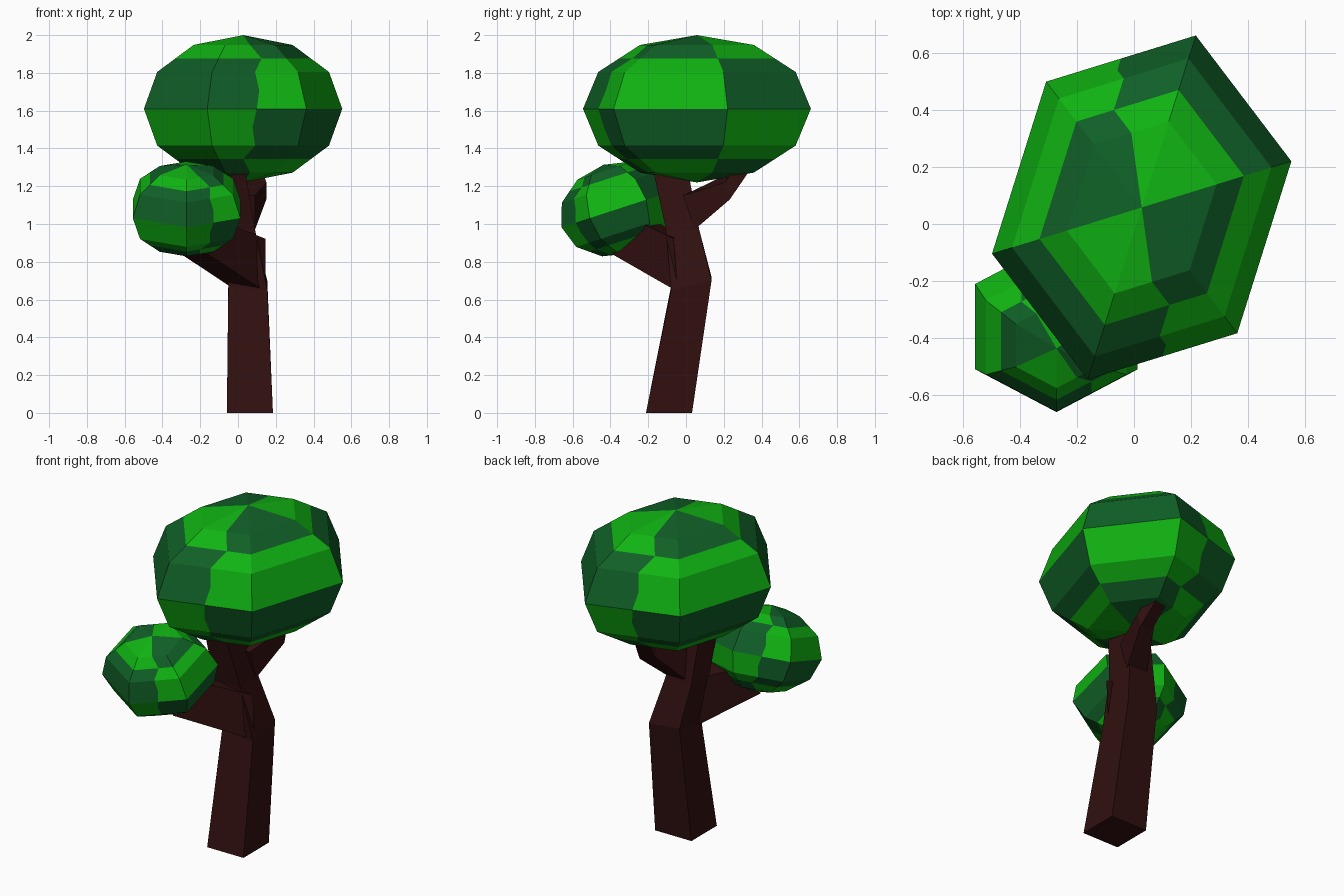
import bpy, bmesh, math
from mathutils import Vector as V

if "Cube" in bpy.data.objects:
    bpy.data.objects.remove(bpy.data.objects["Cube"])


def material(name, rgb):
    m = bpy.data.materials.new(name)
    m.diffuse_color = (*rgb, 1)
    m.use_nodes = True
    m.node_tree.nodes["Principled BSDF"].inputs["Base Color"].default_value = m.diffuse_color
    return m


BARK = material("dark bark", (0.031, 0.005, 0.005))
LIGHT = material("light leaf green", (0.005, 0.45, 0.006))
DARK = material("dark leaf green", (0.005, 0.115, 0.02))


def finish(bm, name, mats):
    bmesh.ops.remove_doubles(bm, verts=bm.verts, dist=1e-5)
    bmesh.ops.recalc_face_normals(bm, faces=bm.faces)
    me = bpy.data.meshes.new(name)
    bm.to_mesh(me)
    bm.free()
    for m in mats:
        me.materials.append(m)
    ob = bpy.data.objects.new(name, me)
    bpy.context.collection.objects.link(ob)


def crown(name, centre, a, b, c):
    """Six-sided, six-ring squashed ball, split in halves to carry a 4 x 4 check."""
    def corner(i, j):
        t, p = math.radians(60 * i), math.radians(30 * j)
        return centre + (a * math.cos(t) + b * math.sin(t)) * math.sin(p) + c * math.cos(p)

    def point(u, v):
        i, j = u // 2, v // 2
        if u % 2 and v % 2:
            if v in (1, 11):   # pole triangles
                pole, ring = (0, 1) if v == 1 else (6, 5)
                return corner(0, pole) / 2 + (corner(i, ring) + corner(i + 1, ring)) / 4
            return (corner(i, j) + corner(i + 1, j + 1)) / 2
        return (corner(i, j) + corner(i + u % 2, j + v % 2)) / 2

    bm = bmesh.new()
    for u in range(12):
        for v in range(12):
            pts = [point(u, v), point(u, v + 1), point(u + 1, v + 1), point(u + 1, v)]
            if v == 0:
                pts = pts[:3]
            elif v == 11:
                pts = [pts[0], pts[1], pts[3]]
            f = bm.faces.new([bm.verts.new(p) for p in pts])
            f.material_index = (u // 3 + v // 3) % 2
    finish(bm, name, [LIGHT, DARK])


def limb(name, rings):
    """Four-sided tube through rings given as centre, half-width, half-depth."""
    bm = bmesh.new()
    loops = []
    for c, u, v in rings:
        c, u, v = V(c), V(u), V(v)
        loops.append([bm.verts.new(c + u * s + v * t)
                      for s, t in ((-1, -1), (1, -1), (1, 1), (-1, 1))])
    for lo, hi in zip(loops, loops[1:]):
        for k in range(4):
            n = (k + 1) % 4
            bm.faces.new((lo[k], lo[n], hi[n], hi[k]))
    bm.faces.new(loops[0][::-1])
    bm.faces.new(loops[-1])
    finish(bm, name, [BARK])


# leaf crowns
crown("large_crown", V((0.027, 0.058, 1.61)),
      V((0.525, 0.162, 0)), V((-0.084, 0.603, 0)), V((0, 0, 0.39)))
tilt = math.radians(18)
ex = V((0.329, 0, 0))
ey = V((0, math.cos(tilt), math.sin(tilt))) * 0.315
ez = V((0, -math.sin(tilt), math.cos(tilt))) * 0.246
crown("small_crown", V((-0.272, -0.36, 1.08)),
      ex * 0.866 + ey * 0.5, ey * 0.866 - ex * 0.5, ez)

# bent trunk
limb("trunk", [
    ((0.063, -0.09, 0), (0.122, 0, 0), (0, 0.122, 0)),
    ((0.052, 0.028, 0.685), (0.103, 0, -0.01), (0, 0.107, 0.025)),
    ((0.003, -0.018, 0.97), (0.087, 0, 0), (0, 0.088, 0)),
    ((-0.035, -0.085, 1.3), (0.07, 0, 0), (0, 0.092, 0)),
])
# branch to the small crown
limb("front_branch", [
    ((0.045, -0.055, 0.8), (0.1, 0, -0.018), (0, -0.01, 0.14)),
    ((-0.2, -0.28, 0.93), (0.07, -0.05, 0), (0.03, 0.06, 0.09)),
])
# branch to the back of the large crown
limb("back_branch", [
    ((0.02, 0.015, 1.06), (0.07, 0, 0), (0, -0.03, 0.09)),
    ((0.1, 0.22, 1.195), (0.05, 0, -0.02), (0, -0.012, 0.045)),
    ((0.07, 0.31, 1.33), (0.04, 0, -0.01), (0, -0.035, 0.025)),
])
